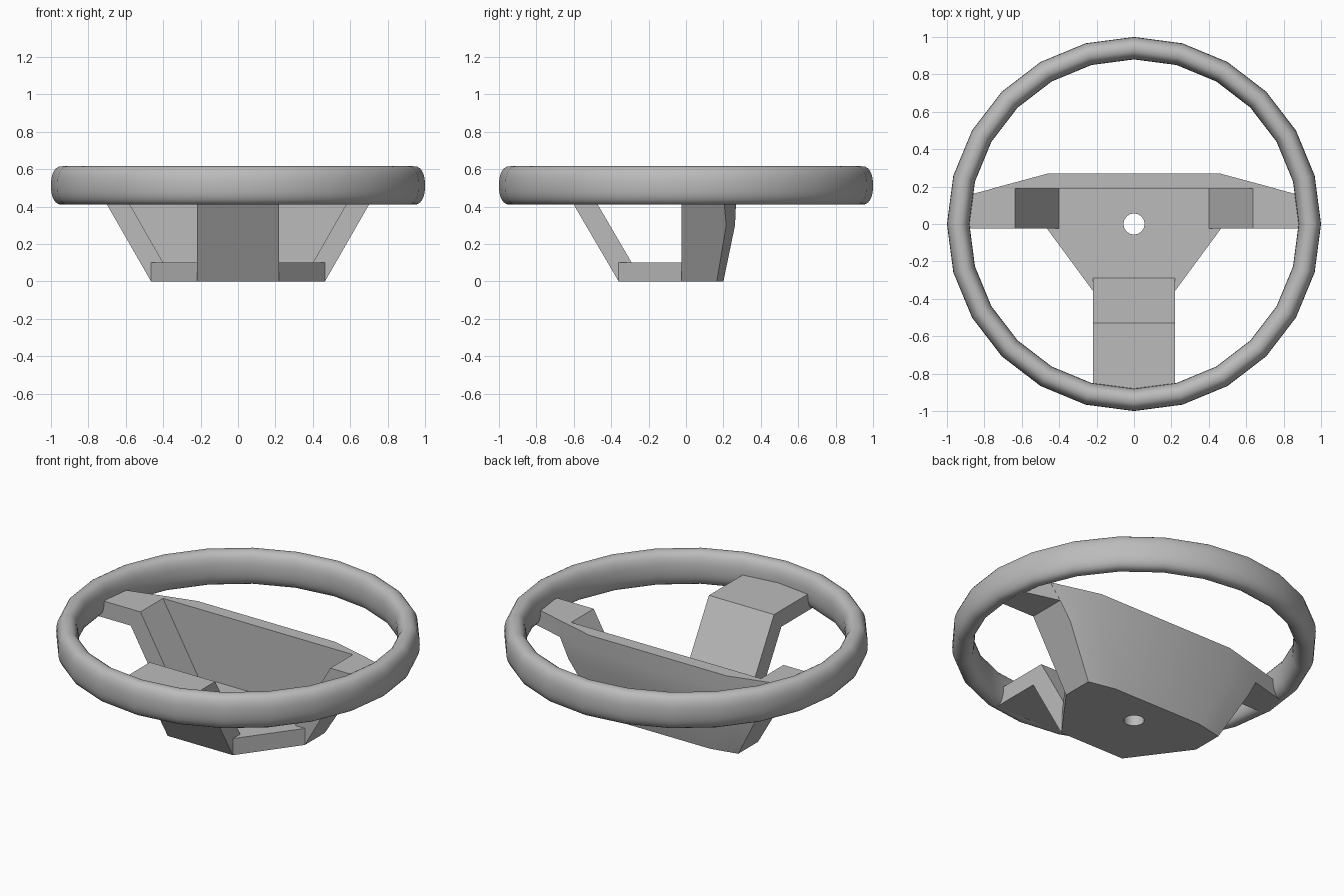
import bpy, bmesh
from math import sin, cos, pi, copysign

if "Cube" in bpy.data.objects:
    bpy.data.objects.remove(bpy.data.objects["Cube"])

grey = bpy.data.materials.new("matte grey")
grey.use_nodes = True
colour = (0.5, 0.5, 0.5, 1)
grey.diffuse_color = colour
grey.node_tree.nodes["Principled BSDF"].inputs["Base Color"].default_value = colour


def loft(name, rings, closed=False):
    """Skin matching rings of points; cap the ends unless the loft loops."""
    bm = bmesh.new()
    loops = [[bm.verts.new(p) for p in ring] for ring in rings]
    n = len(loops[0])
    pairs = list(zip(loops, loops[1:])) + ([(loops[-1], loops[0])] if closed else [])
    for a, b in pairs:
        for i in range(n):
            j = (i + 1) % n
            bm.faces.new((a[i], a[j], b[j], b[i]))
    if not closed:
        bm.faces.new(loops[0])
        bm.faces.new(loops[-1])
    bmesh.ops.recalc_face_normals(bm, faces=bm.faces)
    mesh = bpy.data.meshes.new(name)
    bm.to_mesh(mesh)
    bm.free()
    mesh.materials.append(grey)
    obj = bpy.data.objects.new(name, mesh)
    bpy.context.collection.objects.link(obj)
    return obj


def activate(obj):
    bpy.ops.object.select_all(action='DESELECT')
    obj.select_set(True)
    bpy.context.view_layer.objects.active = obj


def combine(obj, tool, operation):
    """Apply a boolean and discard the helper."""
    tool.hide_render = True
    mod = obj.modifiers.new(operation.lower(), 'BOOLEAN')
    mod.operation, mod.object, mod.solver = operation, tool, 'EXACT'
    activate(obj)
    bpy.ops.object.modifier_apply(modifier=mod.name)
    bpy.data.objects.remove(tool)


def smooth(obj):
    activate(obj)
    bpy.ops.object.shade_smooth_by_angle(angle=pi / 6)


# Rim: rounded tall section swept round 24 straight steps
def section(t):
    soft = lambda v: copysign(abs(v) ** 0.85, v)
    return 0.94 + 0.06 * soft(cos(t)), 0.513 + 0.103 * soft(sin(t))


profile = [section(2 * pi * i / 24) for i in range(24)]
rim = loft("rim", [[(r * cos(a), r * sin(a), z) for r, z in profile]
                   for a in (2 * pi * k / 24 for k in range(24))], closed=True)
smooth(rim)

# Hub: flared body with a bowed back
FRONT, TOP, ARM_BOTTOM, FLOOR = -0.025, 0.51, 0.41, 0.10
rows = [  # height, half width, corner y, bend x, bend y
    (0, 0.465, 0.165, 0.30, 0.20),
    (0.30, 0.637, 0.215, 0.45, 0.262),
    (ARM_BOTTOM, 0.70, 0.205, 0.46, 0.267),
    (TOP, 0.757, 0.19, 0.46, 0.27),
]
hub = loft("hub", [[(-w, FRONT, z), (-w, c, z), (-bx, by, z), (bx, by, z), (w, c, z), (w, FRONT, z)]
                   for z, w, c, bx, by in rows])

# Floor tongue reaching toward the front arm
tongue_plan = [(-0.465, FRONT), (-0.218, -0.36), (0.218, -0.36), (0.465, FRONT)]
tongue = loft("floor_tongue", [[(x, y, z) for x, y in tongue_plan] for z in (0, FLOOR)])
combine(hub, tongue, 'UNION')

# Open pocket leaving the floor, back wall and sloping side arms
slope = (0.635 - 0.40) / (TOP - FLOOR)
wide = 0.40 + slope * (0.7 - FLOOR)
pocket = loft("pocket_cutter", [[(-0.40, y, FLOOR), (0.40, y, FLOOR), (wide, y, 0.7), (-wide, y, 0.7)]
                                for y in (-0.8, 0.19)])
combine(hub, pocket, 'DIFFERENCE')

# Centre bolt hole
bolt = loft("bolt_cutter", [[(0.056 * cos(pi * i / 16), 0.056 * sin(pi * i / 16), z) for i in range(32)]
                            for z in (-0.1, 0.3)])
combine(hub, bolt, 'DIFFERENCE')
smooth(hub)

# Level side arms running into the rim
for side, s in (("left", 1), ("right", -1)):
    plan = [(0.69, FRONT), (0.92, FRONT), (0.92, 0.145), (0.69, 0.207)]
    loft(side + "_arm", [[(s * x, y, z) for x, y in plan] for z in (ARM_BOTTOM, TOP)])

# Bent front arm
bend = [(-0.29, 0), (-0.36, 0), (-0.60, ARM_BOTTOM), (-0.91, ARM_BOTTOM),
        (-0.91, TOP), (-0.53, TOP), (-0.29, FLOOR)]
loft("front_arm", [[(x, y, z) for y, z in bend] for x in (-0.218, 0.218)])
